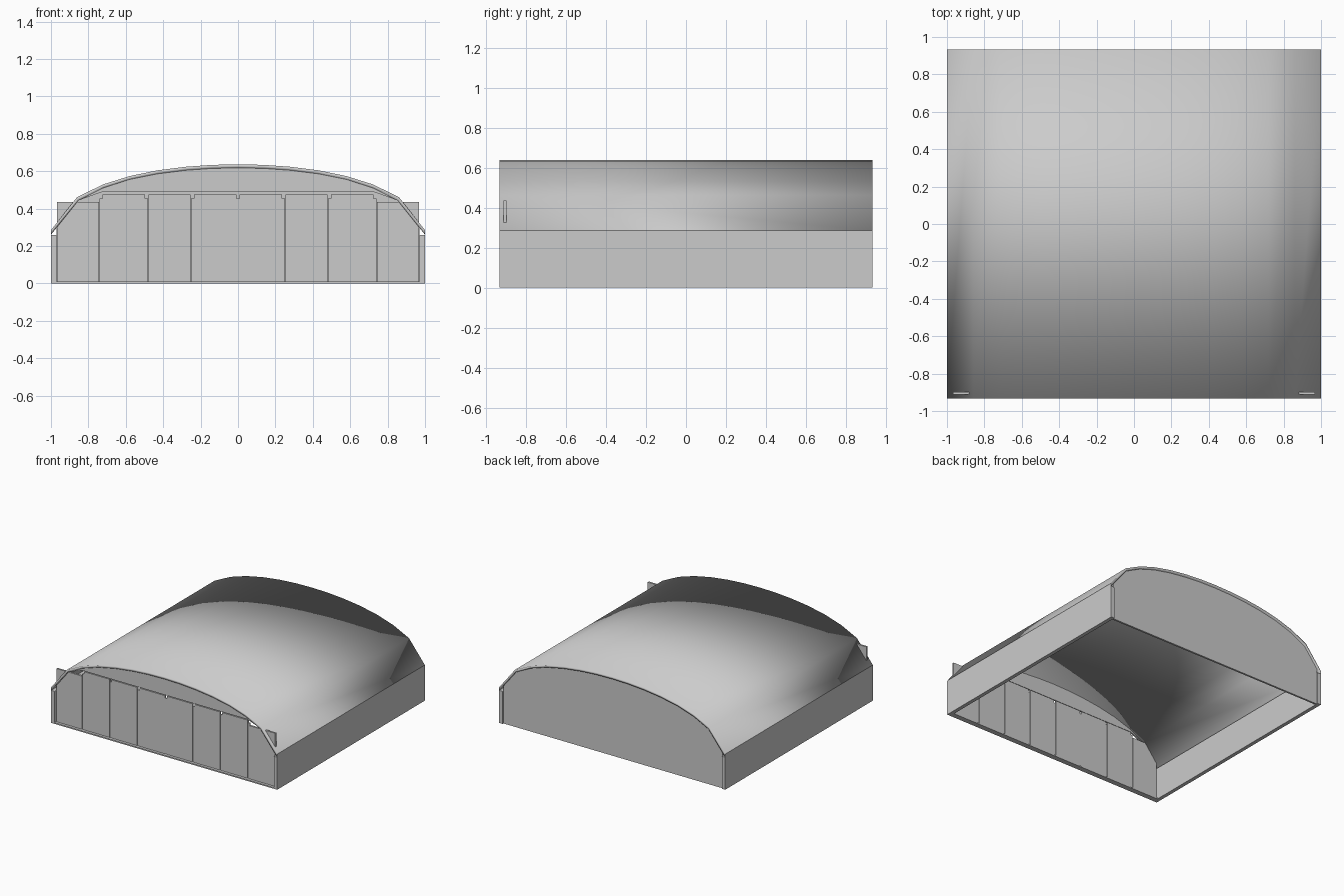
import bpy, bmesh

if "Cube" in bpy.data.objects:
    bpy.data.objects.remove(bpy.data.objects["Cube"])

grey = bpy.data.materials.new("light grey")
grey.diffuse_color = (0.6, 0.6, 0.6, 1)
grey.use_nodes = True
grey.node_tree.nodes["Principled BSDF"].inputs["Base Color"].default_value = grey.diffuse_color
END = 0.933   # half length of the hall


def prism(name, outline, y0, y1):
    """Extrude a closed x-z outline from y0 to y1."""
    bm = bmesh.new()
    a = [bm.verts.new((x, y0, z)) for x, z in outline]
    b = [bm.verts.new((x, y1, z)) for x, z in outline]
    n = len(outline)
    bm.faces.new(a)
    bm.faces.new(b[::-1])
    for i in range(n):
        j = (i + 1) % n
        bm.faces.new((a[i], b[i], b[j], a[j]))
    bmesh.ops.recalc_face_normals(bm, faces=bm.faces)
    return finish(name, bm)


def finish(name, bm):
    me = bpy.data.meshes.new(name)
    bm.to_mesh(me)
    bm.free()
    me.materials.append(grey)
    ob = bpy.data.objects.new(name, me)
    bpy.context.collection.objects.link(ob)
    return ob


def box(name, x0, x1, y0, y1, z0, z1):
    return prism(name, [(x0, z0), (x1, z0), (x1, z1), (x0, z1)], y0, y1)


def mirrored(half):
    """Full left-to-right curve from a right half that starts on the axis."""
    return [(-x, z) for x, z in half[:0:-1]] + half


# Roof curves, from the crown to the eave
outer = mirrored([(0, .637), (.14, .634), (.28, .624), (.43, .605), (.58, .574),
                  (.72, .53), (.86, .462), (1, .285)])
inner = mirrored([(0, .618), (.14, .615), (.28, .605), (.43, .586), (.58, .556),
                  (.72, .511), (.853, .444), (1, .26)])

# Roof shell: smooth curved sheets and end rims, flat eave edges
bm = bmesh.new()
rings = []
for y in (-END, END):
    rings.append(([bm.verts.new((x, y, z)) for x, z in outer],
                  [bm.verts.new((x, y, z)) for x, z in inner]))
(fo, fi), (bo, bi) = rings
for i in range(len(outer) - 1):
    for p, q in ((fo, bo), (bi, fi), (fi, fo), (bo, bi)):
        bm.faces.new((p[i], p[i + 1], q[i + 1], q[i])).smooth = True
for i in (0, -1):
    bm.faces.new((fo[i], bo[i], bi[i], fi[i]))
bmesh.ops.recalc_face_normals(bm, faces=bm.faces)
finish("roof", bm)

# Side walls
for side, s in (("left", -1), ("right", 1)):
    x0, x1 = sorted((s * .97, s))
    box(side + "_wall", x0, x1, -END, END, 0, .26)

# Back wall fills the arch under the roof
gable = [p for p in inner if abs(p[0]) < .9]
prism("back_wall", [(-.97, 0), (-.97, .297)] + gable + [(.97, .297), (.97, 0)],
      END - .025, END - .01)

# Front header above the doors
prism("front_header", gable + [(.73, .488), (-.73, .488)], -.925, -.912)

# Door sill
box("door_sill", -.97, .97, -END, -.89, 0, .01)

# Sliding door panels, the outer two lower, with a thin post behind each joint
PITCH, WIDTH = .2443, .226
for i in range(8):
    c = (i - 3.5) * PITCH
    top = .435 if i in (0, 7) else .475
    box("door_panel_%d" % (i + 1), c - WIDTH / 2, c + WIDTH / 2, -.912, -.897, .01, top)
    if i:
        j = c - PITCH / 2
        box("door_post_%d" % i, j - .008, j + .008, -.909, -.9, .01, .455)
